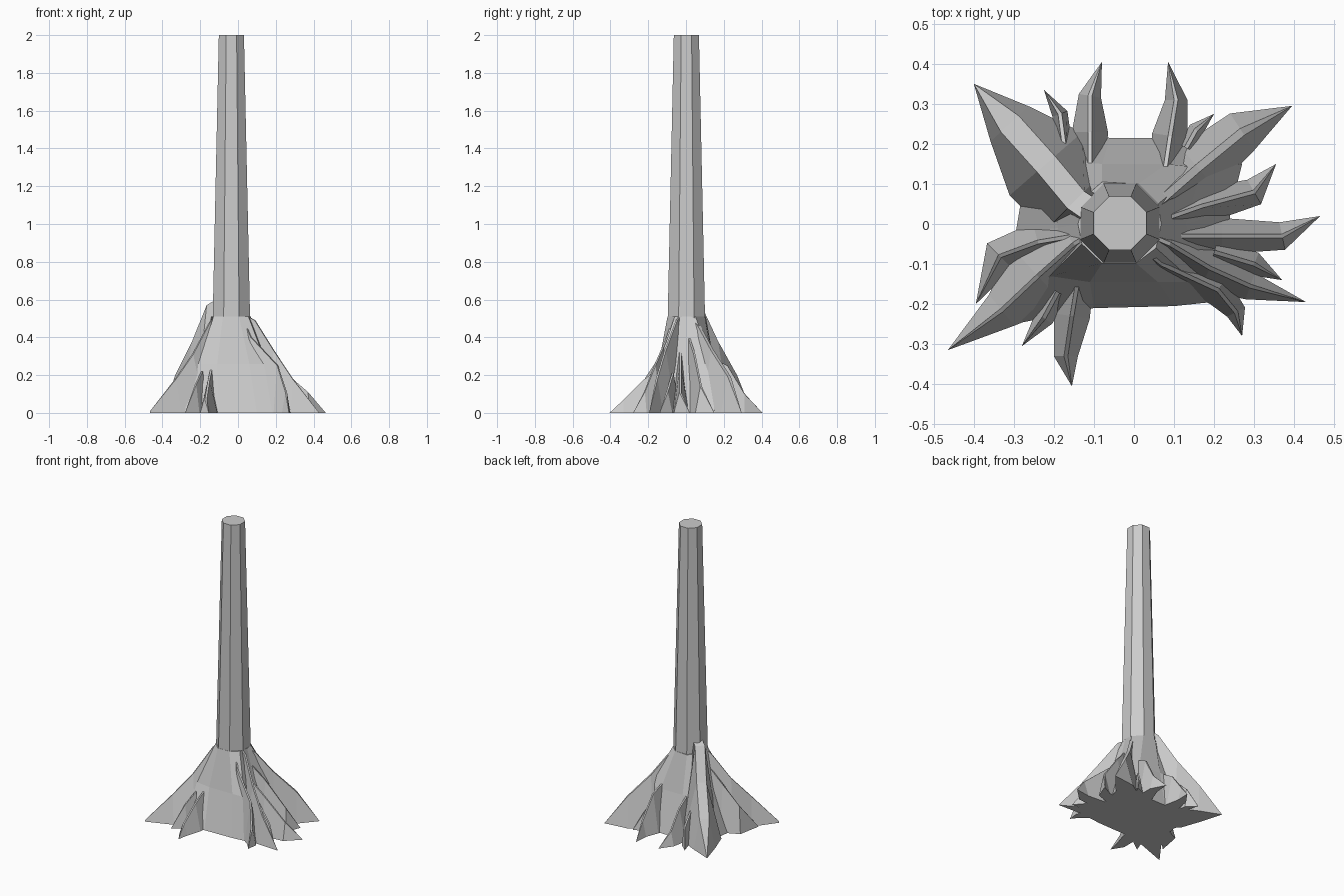
import bpy, bmesh
from math import cos, sin, radians
from mathutils import Vector


def loft(name, rings):
    """Closed flat-faced solid through rings of equal point count."""
    bm = bmesh.new()
    loops = [[bm.verts.new(p) for p in ring] for ring in rings]
    n = len(loops[0])
    for a, b in zip(loops, loops[1:]):
        for i in range(n):
            j = (i + 1) % n
            bm.faces.new((a[i], a[j], b[j], b[i]))
    bm.faces.new(loops[0][::-1])
    bm.faces.new(loops[-1])
    bmesh.ops.remove_doubles(bm, verts=bm.verts, dist=0.0005)
    bmesh.ops.recalc_face_normals(bm, faces=bm.faces)
    mesh = bpy.data.meshes.new(name)
    bm.to_mesh(mesh)
    bm.free()
    obj = bpy.data.objects.new(name, mesh)
    bpy.context.collection.objects.link(obj)
    return obj


def octagon(r, z):
    return [(-0.035 + r * cos(radians(22.5 + 45 * i)),
             0.002 + r * sin(radians(22.5 + 45 * i)), z) for i in range(8)]


def root(name, stations, crest=0.005):
    """Ridge-shaped root: stations are (x, y, ridge height, ground half width)."""
    pts = [Vector(s[:2]) for s in stations]
    rings = []
    for i, (x, y, z, w) in enumerate(stations):
        d = (pts[min(i + 1, len(pts) - 1)] - pts[max(i - 1, 0)]).normalized()
        side = Vector((-d.y, d.x))
        c = min(crest, w * 0.5)
        rings.append([(x + side.x * k, y + side.y * k, h)
                      for k, h in ((w, 0), (c, z), (-c, z), (-w, 0))])
    return loft(name, rings)


# Tapered octagonal trunk
loft("trunk", [octagon(0.108, 0.3), octagon(0.107, 0.5), octagon(0.072, 2.0)])

# Flared base that webs the roots together
ground = [(-0.30, -0.25), (-0.10, -0.21), (0.10, -0.205), (0.24, -0.19), (0.24, 0.03),
          (0.27, 0.15), (0.13, 0.215), (-0.06, 0.215), (-0.25, 0.25), (-0.295, -0.02)]
middle = [(-0.21, -0.13), (-0.11, -0.145), (0.06, -0.145), (0.15, -0.145), (0.13, 0.0),
          (0.17, 0.14), (0.08, 0.15), (-0.08, 0.15), (-0.21, 0.16), (-0.19, -0.01)]
collar = [(-0.13, -0.05), (-0.08, -0.098), (0.005, -0.098), (0.055, -0.06), (0.068, 0.0),
          (0.06, 0.05), (0.01, 0.1), (-0.08, 0.105), (-0.12, 0.07), (-0.14, 0.0)]
loft("root_flare", [[(x, y, z) for x, y in ring]
                    for ring, z in ((ground, 0), (middle, 0.26), (collar, 0.51))])

# Large corner roots
root("root_back_left", [(-0.10, 0.03, 0.60, 0.06), (-0.145, 0.06, 0.57, 0.11),
                        (-0.22, 0.15, 0.38, 0.12), (-0.31, 0.25, 0.20, 0.065),
                        (-0.40, 0.35, 0.0, 0)], 0.03)
root("root_front_left", [(-0.10, -0.02, 0.53, 0.05), (-0.15, -0.05, 0.48, 0.09),
                         (-0.24, -0.13, 0.31, 0.10), (-0.33, -0.215, 0.18, 0.05),
                         (-0.465, -0.315, 0.01, 0)])
root("root_back_right", [(0.02, 0.02, 0.53, 0.05), (0.08, 0.07, 0.46, 0.06),
                         (0.16, 0.14, 0.33, 0.07), (0.27, 0.23, 0.19, 0.055),
                         (0.395, 0.295, 0.0, 0)], 0.01)
root("root_front_right", [(0.02, -0.02, 0.53, 0.04), (0.09, -0.05, 0.49, 0.05),
                          (0.19, -0.11, 0.33, 0.06), (0.29, -0.155, 0.18, 0.035),
                          (0.43, -0.195, 0.0, 0)])
root("root_front_right_outer", [(0.02, -0.06, 0.52, 0.04), (0.07, -0.10, 0.40, 0.05),
                                (0.21, -0.165, 0.25, 0.04), (0.255, -0.22, 0.11, 0.025),
                                (0.27, -0.28, 0.0, 0)])

# Medium roots on the right and left sides
root("root_right", [(0.10, -0.03, 0.34, 0.05), (0.22, -0.03, 0.24, 0.045),
                    (0.37, -0.03, 0.11, 0.035), (0.465, 0.02, 0.0, 0)])
root("root_right_rear", [(0.07, 0.01, 0.42, 0.05), (0.17, 0.045, 0.31, 0.045),
                         (0.30, 0.08, 0.14, 0.035), (0.355, 0.15, 0.0, 0)])
root("root_right_low", [(0.20, -0.07, 0.21, 0.04), (0.30, -0.10, 0.11, 0.03),
                        (0.37, -0.14, 0.0, 0)])
root("root_left", [(-0.15, -0.03, 0.40, 0.05), (-0.24, -0.045, 0.30, 0.05),
                   (-0.335, -0.08, 0.17, 0.045), (-0.395, -0.20, 0.0, 0)])

# Short roots along the back and front edges
root("root_back_a", [(0.075, 0.12, 0.30, 0.04), (0.09, 0.22, 0.25, 0.045),
                     (0.105, 0.31, 0.10, 0.028), (0.085, 0.405, 0.0, 0)])
root("root_back_b", [(-0.11, 0.12, 0.28, 0.04), (-0.11, 0.23, 0.21, 0.045),
                     (-0.11, 0.32, 0.09, 0.028), (-0.08, 0.405, 0.0, 0)])
root("root_back_small_a", [(0.13, 0.19, 0.16, 0.02), (0.155, 0.235, 0.10, 0.02),
                           (0.20, 0.275, 0.0, 0)])
root("root_back_small_b", [(-0.175, 0.20, 0.20, 0.02), (-0.185, 0.275, 0.13, 0.02),
                           (-0.225, 0.335, 0.0, 0)])
root("root_front", [(-0.14, -0.14, 0.24, 0.04), (-0.155, -0.23, 0.17, 0.045),
                    (-0.17, -0.33, 0.07, 0.03), (-0.155, -0.405, 0.0, 0)])
root("root_front_small", [(-0.19, -0.17, 0.22, 0.03), (-0.225, -0.235, 0.15, 0.025),
                          (-0.28, -0.305, 0.0, 0)])
